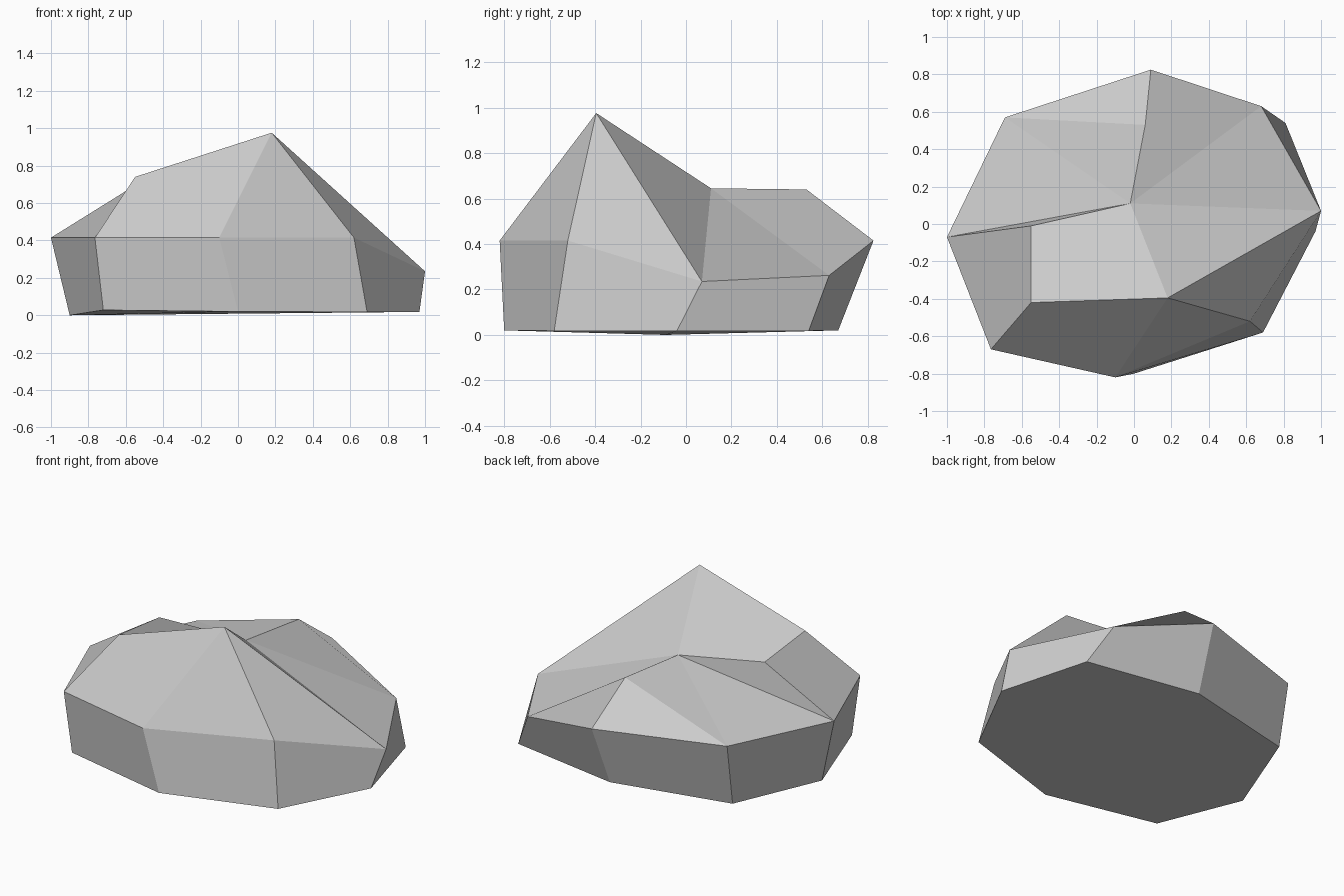
import bpy
import bmesh

default_cube = bpy.data.objects.get("Cube")
if default_cube:
    bpy.data.objects.remove(default_cube, do_unlink=True)


def make_material(name, color):
    material = bpy.data.materials.new(name)
    material.use_nodes = True
    material.diffuse_color = color
    material.node_tree.nodes["Principled BSDF"].inputs["Base Color"].default_value = color
    return material


# Widest ring of the boulder, running round from the right side past the front
rim_points = [
    (-1.0, -0.07, 0.415), (-0.765, -0.67, 0.415), (-0.1, -0.82, 0.415), (0.62, -0.52, 0.415),
    (1.0, 0.07, 0.235), (0.68, 0.63, 0.262), (0.09, 0.825, 0.415), (-0.69, 0.57, 0.415),
]

# Footprint ring, in the same order
base_points = [
    (-0.9, -0.09, 0.0), (-0.72, -0.65, 0.028), (0.0, -0.8, 0.02), (0.69, -0.58, 0.018),
    (0.97, -0.04, 0.018), (0.81, 0.54, 0.018), (0.07, 0.67, 0.02), (-0.68, 0.5, 0.018),
]

bm = bmesh.new()
rim = [bm.verts.new(p) for p in rim_points]
base = [bm.verts.new(p) for p in base_points]

# Upper corners
peak = bm.verts.new((0.18, -0.395, 0.976))
shoulder_front = bm.verts.new((-0.55, -0.42, 0.74))
shoulder_back = bm.verts.new((-0.55, -0.01, 0.695))
saddle = bm.verts.new((-0.02, 0.11, 0.645))
ridge_end = bm.verts.new((0.06, 0.53, 0.64))

# Side wall and underside
count = len(rim)
for i in range(count):
    j = (i + 1) % count
    bm.faces.new((base[j], rim[j], rim[i], base[i]))
bm.faces.new(list(reversed(base)))

# Chiselled upper facets, with the hollow back slope split along its creases
right, front_right, front, front_left, left, back_left, back, back_right = rim
upper_facets = [
    (front_right, front, peak, shoulder_front),
    (front, front_left, peak),
    (front_left, left, peak),
    (left, saddle, peak),
    (left, back_left, saddle),
    (back_left, back, ridge_end, saddle),
    (front_right, shoulder_front, shoulder_back, right),
    (shoulder_front, peak, saddle, shoulder_back),
    (right, shoulder_back, saddle),
    (right, saddle, back_right),
    (saddle, ridge_end, back_right),
    (ridge_end, back, back_right),
]
for facet in upper_facets:
    bm.faces.new(facet)

bmesh.ops.recalc_face_normals(bm, faces=bm.faces)
mesh = bpy.data.meshes.new("boulder")
bm.to_mesh(mesh)
bm.free()

boulder = bpy.data.objects.new("boulder", mesh)
bpy.context.collection.objects.link(boulder)
mesh.materials.append(make_material("stone grey", (0.6, 0.6, 0.6, 1.0)))
